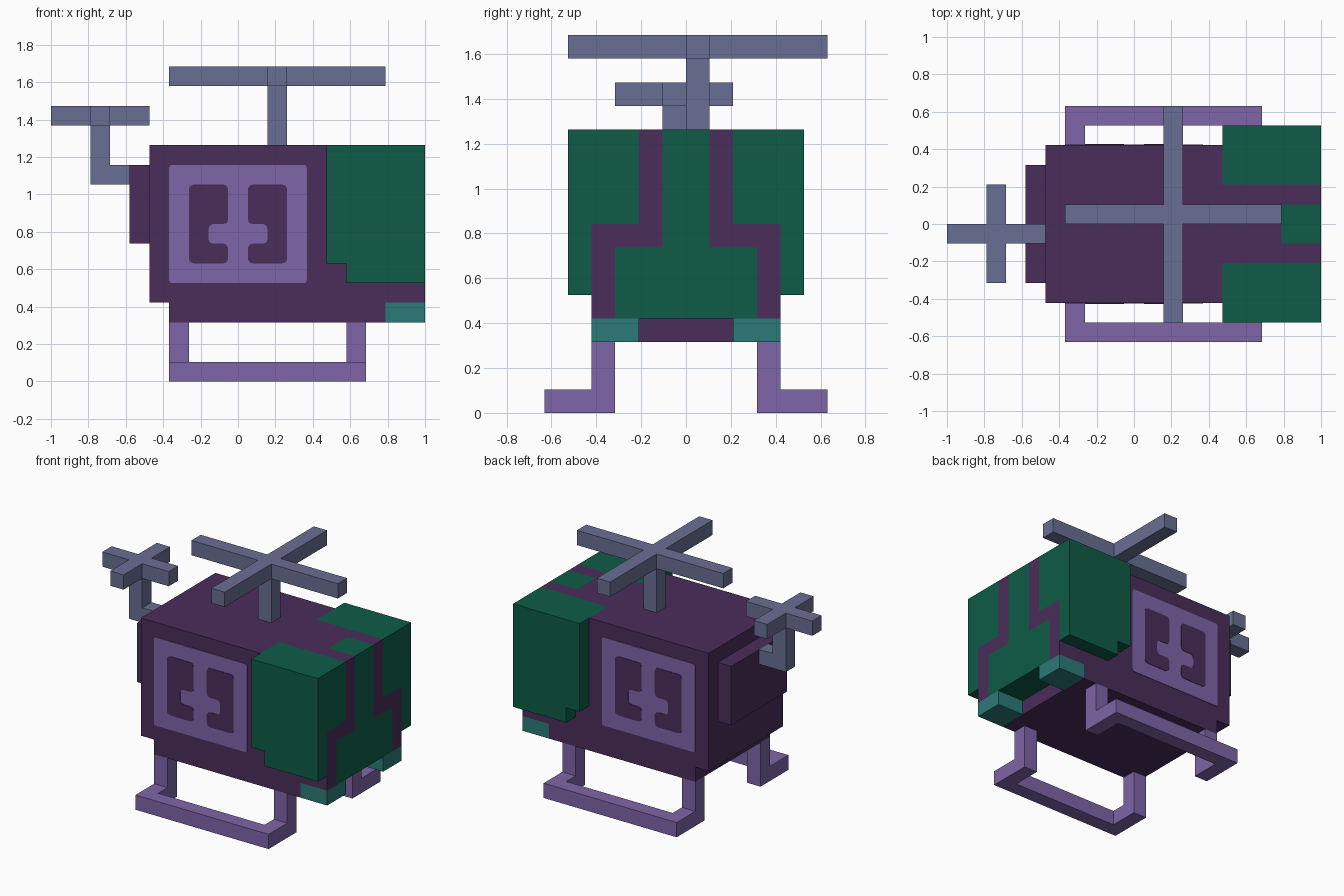
import bpy
import bmesh
from mathutils import Vector

cube = bpy.data.objects.get("Cube")
if cube:
    bpy.data.objects.remove(cube)

U = 2 / 19  # one block; x counts from the tail, y from the centre, z from the ground


def material(name, hex_code):
    srgb = [int(hex_code[i:i + 2], 16) / 255 for i in (0, 2, 4)]
    color = [c / 12.92 if c < 0.04 else ((c + 0.055) / 1.055) ** 2.4 for c in srgb] + [1]
    mat = bpy.data.materials.new(name)
    mat.use_nodes = True
    mat.diffuse_color = color
    mat.node_tree.nodes["Principled BSDF"].inputs["Base Color"].default_value = color
    return mat


PLUM = material("dark plum", "4A2D5A")
GREEN = material("deep green", "0E5C46")
TEAL = material("teal", "2B7A78")
LILAC = material("lilac", "7F65A8")
SLATE = material("slate blue", "696F94")


def prism(name, mat, axis, outline, start, end, mirror="", rounding=0):
    """Extrude an outline along an axis, in block units, optionally mirrored."""
    def place(a, b, c):
        x, y, z = {"x": (c, a, b), "y": (a, c, b), "z": (a, b, c)}[axis]
        return Vector(((x - 9.5) * U, y * U, z * U))

    bm = bmesh.new()
    face = bm.faces.new([bm.verts.new(place(a, b, start)) for a, b in outline])
    if rounding:
        bmesh.ops.bevel(bm, geom=bm.verts[:], offset=rounding * U, segments=3,
                        profile=0.5, affect="VERTICES")
        face = bm.faces[:][0]
    grown = bmesh.ops.extrude_face_region(bm, geom=[face], use_keep_orig=True)
    top = [g for g in grown["geom"] if isinstance(g, bmesh.types.BMVert)]
    bmesh.ops.translate(bm, verts=top, vec=place(0, 0, end) - place(0, 0, start))
    bmesh.ops.recalc_face_normals(bm, faces=bm.faces[:])
    mesh = bpy.data.meshes.new(name)
    bm.to_mesh(mesh)
    bm.free()
    mesh.materials.append(mat)
    obj = bpy.data.objects.new(name, mesh)
    bpy.context.collection.objects.link(obj)
    if mirror:
        mod = obj.modifiers.new("Mirror", "MIRROR")
        mod.use_axis = ["x" in mirror, "y" in mirror, False]
        mod.use_mirror_merge = False
    return obj


def rect(a0, a1, b0, b1):
    return [(a0, b0), (a1, b0), (a1, b1), (a0, b1)]


def rotor(name, cx, cy, arm, bottom):
    """Four equal blades as one plus-shaped plate."""
    quarter = [(0.5, 0.5), (0.5, arm), (-0.5, arm)]
    outline = []
    for _ in range(4):
        outline += [(cx + a, cy + b) for a, b in quarter]
        quarter = [(-b, a) for a, b in quarter]
    prism(name, SLATE, "z", outline, bottom, bottom + 1)


# Hull with its keel layer, and the raised tail panel
prism("hull", PLUM, "y",
      [(5, 4), (6, 4), (6, 3), (17, 3), (17, 4), (14, 4), (14, 12), (5, 12)], -4, 4)
prism("tail_panel", PLUM, "x", rect(-3, 3, 7, 11), 4, 5)

# Nose: stepped core, green front and plum stripes
nose = [(-3, 4), (3, 4), (3, 7), (1, 7), (1, 12), (-1, 12), (-1, 7), (-3, 7)]
prism("nose_core", PLUM, "x", nose, 14, 17)
prism("nose_front", GREEN, "x", nose, 17, 19)
prism("nose_stripe", PLUM, "x",
      [(-4, 4), (-3, 4), (-3, 7), (-1, 7), (-1, 12), (-2, 12), (-2, 8), (-4, 8)],
      14, 19, "y")

# Green cheeks and teal chin blocks
prism("cheek_side", GREEN, "y",
      [(14, 6), (15, 6), (15, 5), (19, 5), (19, 12), (14, 12)], -5, -4, "y")
prism("cheek_top", GREEN, "x", rect(-4, -2, 8, 12), 14, 19, "y")
prism("chin_block", TEAL, "x", rect(-4, -2, 3, 4), 17, 19, "y")

# Window frame and notched panes on both sides
prism("window_frame", LILAC, "y", rect(6, 13, 5, 11), -4.04, -4, "y", 0.15)
prism("window_pane", PLUM, "y",
      [(7, 6), (9, 6), (9, 7), (8, 7), (8, 8), (9, 8), (9, 10), (7, 10)],
      -4.07, -4.04, "xy", 0.25)

# Landing skids
prism("skid_bar", LILAC, "x", rect(-6, -5, 0, 1), 6, 16, "y")
for name, x in (("rear_skid_leg", 6), ("front_skid_leg", 15)):
    prism(name, LILAC, "x",
          [(-5, 0), (-3, 0), (-3, 3), (-4, 3), (-4, 1), (-5, 1)], x, x + 1, "y")

# Main rotor
prism("main_mast", SLATE, "z", rect(11, 12, 0, 1), 12, 15)
rotor("main_rotor", 11.5, 0.5, 5.5, 15)

# Tail rotor on a bent boom
prism("tail_boom", SLATE, "y",
      [(2, 10), (4, 10), (4, 11), (3, 11), (3, 13), (2, 13)], -1, 0)
rotor("tail_rotor", 2.5, -0.5, 2.5, 13)
